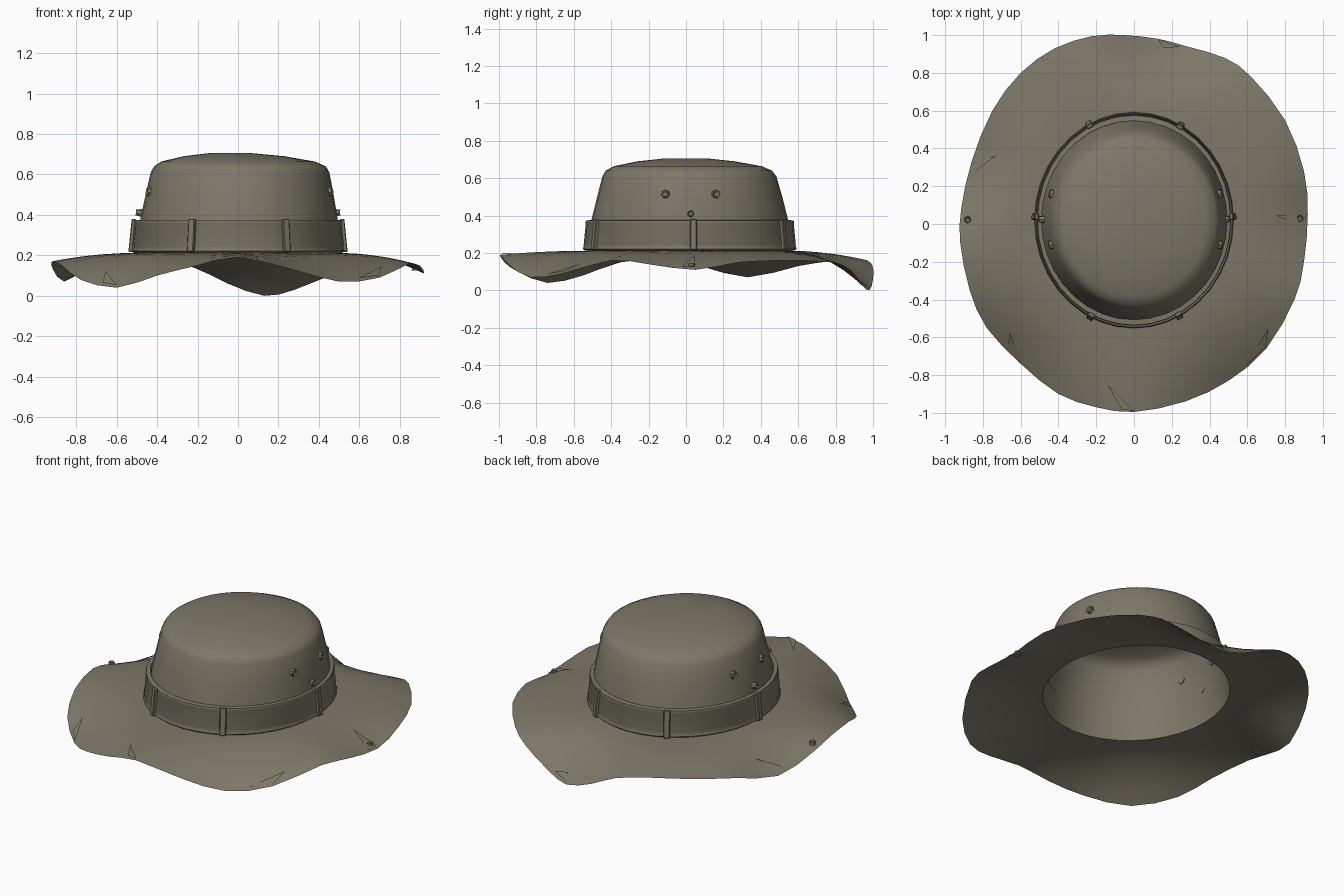
import bpy, bmesh, math
from mathutils import Vector, Matrix

if "Cube" in bpy.data.objects:
    bpy.data.objects.remove(bpy.data.objects["Cube"])

cloth = bpy.data.materials.new("olive_khaki")
cloth.diffuse_color = (0.205, 0.187, 0.138, 1)
cloth.use_nodes = True
cloth.node_tree.nodes["Principled BSDF"].inputs["Base Color"].default_value = cloth.diffuse_color


def finish(name, bm, angle=40):
    me = bpy.data.meshes.new(name)
    bm.to_mesh(me)
    bm.free()
    me.materials.append(cloth)
    ob = bpy.data.objects.new(name, me)
    bpy.context.collection.objects.link(ob)
    bpy.ops.object.select_all(action='DESELECT')
    ob.select_set(True)
    bpy.context.view_layer.objects.active = ob
    bpy.ops.object.shade_smooth_by_angle(angle=math.radians(angle))
    return ob


def loft(name, rings, cap=False, angle=40):
    bm = bmesh.new()
    loops = [[bm.verts.new(p) for p in r] for r in rings]
    n = len(loops[0])
    for a, b in zip(loops, loops[1:]):
        for i in range(n):
            j = (i + 1) % n
            bm.faces.new((a[i], a[j], b[j], b[i]))
    if cap:
        bm.faces.new(loops[-1])
    return finish(name, bm, angle)


def ellipse(rx, ry, z, cx=0, cy=0.02, n=36):
    return [Vector((cx + rx * math.cos(math.tau * i / n),
                    cy + ry * math.sin(math.tau * i / n), z)) for i in range(n)]


# brim: wavy rim points, counter-clockwise from the right side
RIM = [Vector(p) for p in [
    (.92, .05, .11), (.90, .28, .15), (.80, .55, .16), (.62, .78, .15),
    (.48, .88, .11), (.28, .94, .03), (.13, .98, .0), (-.05, 1, .06),
    (-.22, .995, .14), (-.42, .93, .17), (-.60, .80, .16), (-.75, .60, .13),
    (-.86, .33, .07), (-.915, .08, .13), (-.92, -.10, .17), (-.87, -.35, .15),
    (-.78, -.55, .08), (-.60, -.74, .04), (-.40, -.90, .10), (-.20, -.97, .15),
    (0, -.995, .19), (.27, -.94, .13), (.50, -.83, .07), (.70, -.66, .09),
    (.85, -.40, .16), (.90, -.20, .14)]]


def rim(u):
    i, f, n = int(u // 1), u % 1, len(RIM)
    a, b, c, d = (RIM[(i + k) % n] for k in (-1, 0, 1, 2))
    p = .5 * (2 * b + (c - a) * f + (2 * a - 5 * b + 4 * c - d) * f * f
              + (3 * b - a - 3 * c + d) * f ** 3)
    p.z = max(p.z, 0)
    return p


def brim(u, t, lift=0):
    r = rim(u)
    a = math.atan2((r.y - .02) / .55, r.x / .505)
    base = Vector((.505 * math.cos(a), .02 + .55 * math.sin(a), .212))
    p = base.lerp(r, t)
    p.z = .212 + (r.z - .212) * t ** 2 + lift
    return p


loft("brim", [[brim(i / 2, t) for i in range(len(RIM) * 2)]
              for t in (0, .2, .4, .6, .75, .88, 1)], angle=60)

# crown: open underneath, softly domed on top
loft("crown", [ellipse(*r) for r in [
    (.505, .55, .21), (.488, .525, .38, .005), (.465, .495, .5, .008),
    (.442, .465, .61, .01, .018), (.425, .445, .64, .01, .015),
    (.38, .395, .664, .0, .01), (.25, .26, .69, -.02, 0),
    (.10, .11, .706, -.04, 0)]], cap=True, angle=50)

# hat band
loft("hat_band", [ellipse(*r) for r in [
    (.515, .56, .212), (.527, .572, .222), (.521, .566, .24), (.523, .567, .245),
    (.512, .556, .358), (.514, .558, .363), (.511, .555, .374), (.49, .527, .376)]])


def box(name, mat, size):
    bm = bmesh.new()
    bmesh.ops.create_cube(bm, size=1, matrix=mat @ Matrix.Diagonal((*size, 1)))
    bmesh.ops.bevel(bm, geom=bm.edges[:], offset=.004, segments=1, affect='EDGES')
    return finish(name, bm, 30)


def outward(x, y, z, rx, ry, tilt):
    # frame whose local z points out of the crown wall
    n = Vector((x / rx ** 2, (y - .02) / ry ** 2, 0)).normalized()
    n = (n + Vector((0, 0, tilt))).normalized()
    side = Vector((0, 0, 1)).cross(n).normalized()
    m = Matrix((side, n.cross(side), n)).transposed().to_4x4()
    m.translation = (x, y, z)
    return m


# six belt loops over the band
for k, deg in enumerate((2, 62, 117, 178, 244, 297)):
    a = math.radians(deg)
    x, y = .523 * math.cos(a), .02 + .567 * math.sin(a)
    box(f"band_loop_{k + 1}", outward(x, y, .298, .523, .567, .1), (.036, .165, .022))


def stud(name, mat, r=.022, depth=.022):
    bm = bmesh.new()
    bmesh.ops.create_cone(bm, cap_ends=True, segments=7, radius1=r, radius2=r * .8,
                          depth=depth, matrix=mat)
    top = max(bm.faces, key=lambda f: (mat.inverted() @ f.calc_center_median()).z)
    bmesh.ops.inset_region(bm, faces=[top], thickness=r * .35, depth=-.006)
    return finish(name, bm, 30)


# vent eyelets and chin-cord buttons on both sides
for s, side in ((1, "right"), (-1, "left")):
    for k, y in enumerate((-.11, .16)):
        x = s * .465 * math.sqrt(1 - ((y - .02) / .495) ** 2) + .008
        stud(f"{side}_eyelet_{k + 1}", outward(x, y, .515, .465, .495, .15), .025)
    stud(f"{side}_crown_button", outward(s * .49, .025, .41, .49, .525, .1), .02, .03)
    u = -.08 if s > 0 else 13.3
    stud(f"{side}_brim_button", Matrix.Translation(brim(u, .9, .006)), .02)

# frayed folds lying on the brim edge: rim start, rim end, inner tip
for k, (u0, u1, ut, t) in enumerate([
        (19.7, 20, 19.2, .72), (16.6, 17, 16.4, .82), (22.5, 23, 23.3, .88),
        (5.2, 6, 5.8, .9), (12, 12.3, 11.7, .72), (.0, -.3, .0, .6)]):
    bm = bmesh.new()
    bm.faces.new([bm.verts.new(p) for p in (
        brim(u0, .97, .008), brim(u1, .99, .008), brim(ut, t, .012))])
    bmesh.ops.recalc_face_normals(bm, faces=bm.faces)
    for f in bm.faces:
        if f.normal.z < 0:
            f.normal_flip()
    finish(f"brim_fold_{k + 1}", bm)
